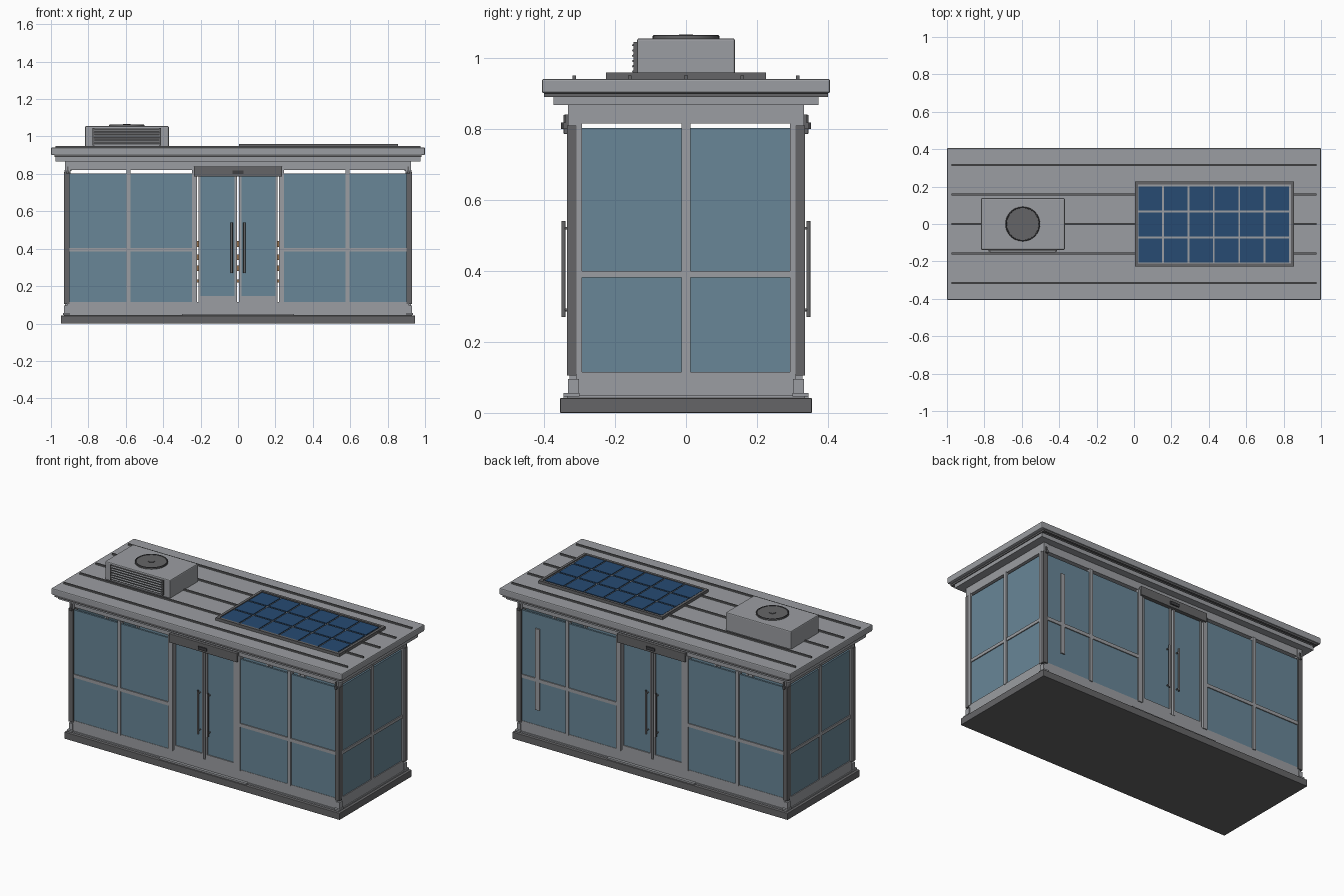
import bpy
from math import pi

if "Cube" in bpy.data.objects:
    bpy.data.objects.remove(bpy.data.objects["Cube"])


def material(name, rgb):
    m = bpy.data.materials.new(name)
    m.diffuse_color = (*rgb, 1)
    m.use_nodes = True
    m.node_tree.nodes["Principled BSDF"].inputs["Base Color"].default_value = m.diffuse_color
    return m


GREY = material("light_metal", (0.33, 0.34, 0.36))
DARK = material("dark_metal", (0.13, 0.13, 0.135))
BLACK = material("black_metal", (0.05, 0.05, 0.055))
GLASS = material("tinted_glass", (0.14, 0.24, 0.31))
CELL = material("solar_blue", (0.02, 0.07, 0.17))
WOOD = material("wood", (0.3, 0.16, 0.07))


def box(name, xs, ys, zs, mat=GREY, bevel=0):
    """Box from (min, max) ranges in any order."""
    bpy.ops.mesh.primitive_cube_add(size=1, location=[sum(r) / 2 for r in (xs, ys, zs)])
    o = bpy.context.object
    o.name = name
    o.scale = [abs(r[1] - r[0]) for r in (xs, ys, zs)]
    bpy.ops.object.transform_apply(location=False, rotation=False, scale=True)
    o.data.materials.append(mat)
    if bevel:
        b = o.modifiers.new("bevel", "BEVEL")
        b.width, b.segments = bevel, 2
    return o


def tube(name, loc, r, depth, mat=GREY, rot=(0, 0, 0), sides=32):
    bpy.ops.mesh.primitive_cylinder_add(vertices=sides, radius=r, depth=depth, location=loc, rotation=rot)
    o = bpy.context.object
    o.name = name
    o.data.materials.append(mat)
    bpy.ops.object.shade_smooth_by_angle()
    return o


# base slab, and roof with stepped eaves
box("base_slab", (-.947, .947), (-.355, .355), (0, .042), DARK, .003)
box("floor", (-.93, .93), (-.335, .335), (.042, .05))
box("roof_slab", (-1, 1), (-.406, .406), (.9, .941), GREY, .006)
box("eaves_step", (-.975, .975), (-.373, .373), (.867, .893))
box("ceiling_core", (-.95, .95), (-.35, .35), (.89, .903), DARK)
for s in (-1, 1):
    box("drip_edge_long", (-.98, .98), (s * .386, s * .4), (.89, .902), DARK)
    box("drip_edge_end", (s * .965, s * .98), (-.4, .4), (.89, .902), DARK)
for y in (-.315, -.158, 0, .158, .315):
    box("roof_seam", (-.975, .975), (y - .005, y + .005), (.94, .95), DARK)

# long walls, front and back alike
for s in (-1, 1):
    box("long_top_beam", (-.925, .925), (s * .29, s * .328), (.82, .868))
    box("long_sill", (-.915, .915), (s * .295, s * .328), (.048, .115))
    for h in (-1, 1):
        # side bays: two panes each, mullions and mid rail
        for a, b in ((.247, .575), (.595, .91)):
            box("long_glass", (h * a, h * b), (s * .314, s * .326), (.113, .802), GLASS)
        for a, b in ((.218, .247), (.575, .595)):
            box("long_mullion", (h * a, h * b), (s * .3, s * .334), (.11, .822))
        box("long_mid_rail", (h * .24, h * .915), (s * .305, s * .332), (.384, .405))
        # corner post, bracket, clip and foot
        box("corner_post", (h * .9, h * .93), (s * .308, s * .335), (.105, .81), DARK)
        box("corner_top_bracket", (h * .895, h * .925), (s * .3, s * .333), (.81, .868))
        box("corner_clip", (h * .905, h * .918), (s * .33, s * .347), (.8, .818), DARK)
        box("corner_clip_upper", (h * .905, h * .915), (s * .328, s * .34), (.815, .84), DARK)
        box("corner_foot", (h * .905, h * .93), (s * .302, s * .332), (.05, .095))
        box("foot_plate", (h * .9, h * .935), (s * .3, s * .345), (.046, .056))
        # door leaf: glass, stiles, kick rail and pull handle
        box("door_glass", (h * .014, h * .205), (s * .312, s * .322), (.14, .786), GLASS)
        box("door_meeting_stile", (h * .006, h * .018), (s * .306, s * .33), (.115, .786))
        box("door_outer_stile", (h * .2, h * .211), (s * .306, s * .328), (.115, .786))
        box("door_kick_rail", (h * .006, h * .211), (s * .306, s * .328), (.05, .147))
        tube("door_handle", (h * .034, s * .345, .405), .006, .27, DARK, sides=16)
        for z in (.29, .52):
            tube("handle_standoff", (h * .034, s * .333, z), .004, .026, DARK, (pi / 2, 0, 0), 12)
    # sliding door header with sensor, and threshold
    box("door_header", (-.235, .235), (s * .3, s * .345), (.785, .84), DARK, .003)
    box("door_sensor", (-.03, .03), (s * .34, s * .352), (.8, .818), BLACK)
    box("door_threshold", (-.3, .3), (s * .32, s * .345), (.042, .052))

# slim bar on one rear pane
box("rear_wall_bar", (.775, .803), (.318, .334), (.21, .715))

# end walls
for h in (-1, 1):
    box("end_top_beam", (h * .89, h * .925), (-.302, .302), (.815, .868))
    box("end_sill", (h * .89, h * .925), (-.308, .308), (.05, .115))
    box("end_mid_rail", (h * .895, h * .926), (-.305, .305), (.381, .4))
    box("end_mullion", (h * .895, h * .928), (-.012, .012), (.11, .82))
    for s in (-1, 1):
        box("end_glass", (h * .908, h * .92), (s * .01, s * .296), (.113, .802), GLASS)
        box("end_stile", (h * .895, h * .928), (s * .293, s * .31), (.11, .82))

# slatted bench inside
for z in (.28, .34, .41):
    box("bench_back_slat", (-.6, .6), (.13, .145), (z, z + .03), WOOD)
for i in range(4):
    box("bench_seat_slat", (-.6, .6), (-.06 + i * .048, -.022 + i * .048), (.22, .235), WOOD)
for x in (-.5, .5):
    box("bench_frame", (x - .012, x + .012), (-.06, .13), (.2, .22), DARK)
    box("bench_front_leg", (x - .012, x + .012), (-.05, -.026), (.05, .2), DARK)
    box("bench_rear_leg", (x - .012, x + .012), (.145, .165), (.05, .44), DARK)

# solar panel: backing, raised frame, and 6 x 3 cells
box("solar_backing", (.01, .85), (-.22, .22), (.941, .952))
for s in (-1, 1):
    box("solar_frame_long", (.005, .855), (s * .21, s * .226), (.941, .959), DARK)
for a, b in ((.005, .021), (.839, .855)):
    box("solar_frame_end", (a, b), (-.226, .226), (.941, .959), DARK)
for i in range(6):
    for j in range(3):
        x, y = .025 + i * .1355, -.207 + j * .1395
        box("solar_cell", (x, x + .126), (y, y + .129), (.95, .957), CELL)

# rooftop air unit with louvres and fan
box("air_unit", (-.818, -.37), (-.138, .138), (.941, 1.055), GREY, .006)
box("louvre_panel", (-.775, -.415), (-.143, -.135), (.955, 1.043), DARK)
for i in range(6):
    z = .962 + i * .0148
    slat = box("louvre_slat", (-.77, -.42), (-.152, -.14), (z - .002, z + .003), GREY)
    slat.rotation_euler.x = .3
for x in (-.772, -.418):
    box("louvre_side", (x - .005, x + .005), (-.148, -.135), (.953, 1.045), DARK)
tube("fan_housing", (-.595, 0, 1.057), .094, .01, DARK, sides=40)
bpy.ops.mesh.primitive_torus_add(location=(-.595, 0, 1.061), major_radius=.089, minor_radius=.004,
                                 major_segments=40, minor_segments=8)
ring = bpy.context.object
ring.name = "fan_ring"
ring.data.materials.append(BLACK)
bpy.ops.object.shade_smooth_by_angle()
tube("fan_hub", (-.595, 0, 1.063), .02, .005, DARK)
